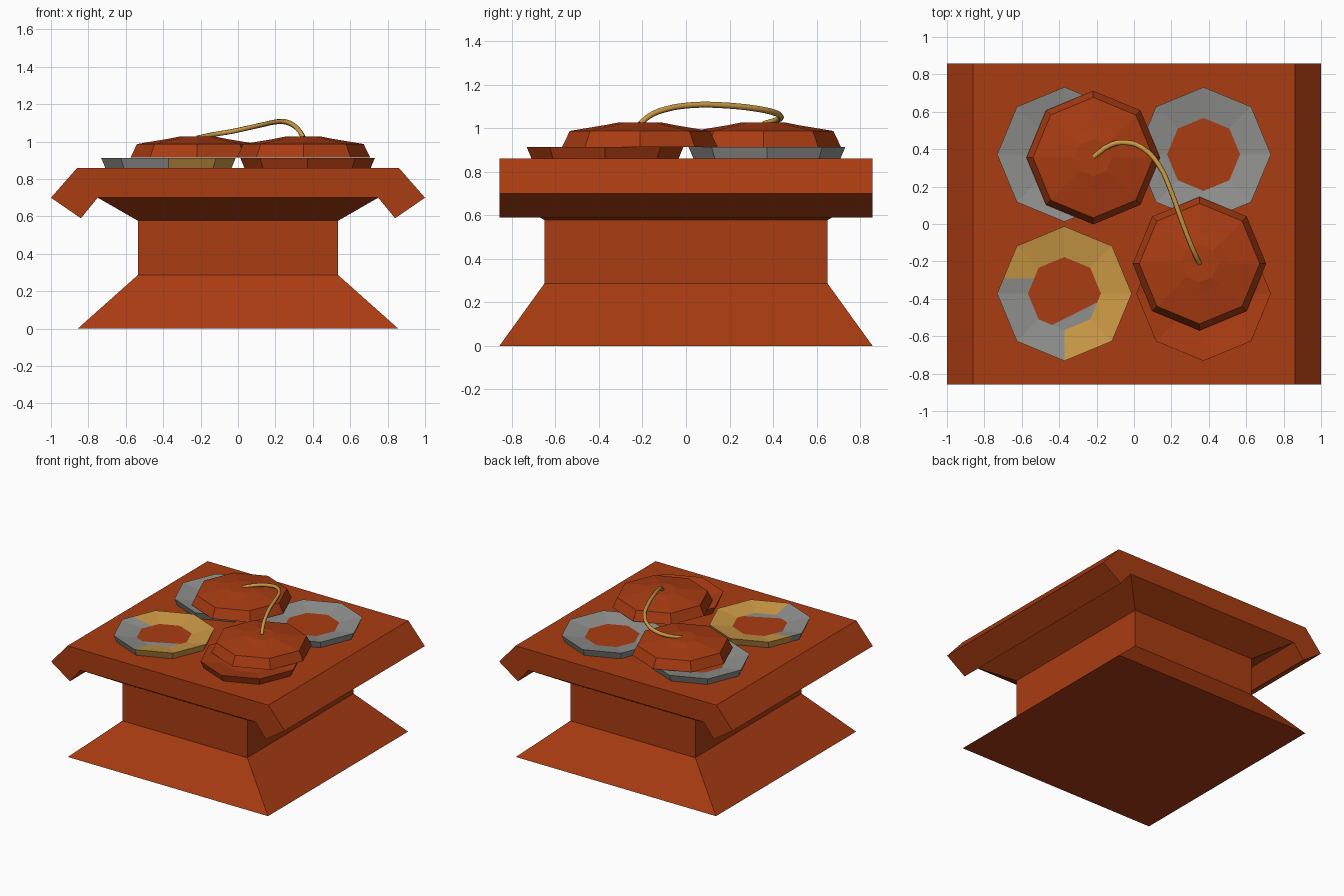
import bpy, bmesh, math
from mathutils import Vector

if "Cube" in bpy.data.objects:
    bpy.data.objects.remove(bpy.data.objects["Cube"])


def material(name, rgb):
    m = bpy.data.materials.new(name)
    m.diffuse_color = (*rgb, 1)
    m.use_nodes = True
    m.node_tree.nodes["Principled BSDF"].inputs["Base Color"].default_value = m.diffuse_color
    return m


rust = material("rust", (0.40, 0.045, 0.006))
grey = material("grey", (0.28, 0.28, 0.27))
gold = material("gold", (0.60, 0.32, 0.06))


def finish(name, bm, mats):
    bmesh.ops.recalc_face_normals(bm, faces=bm.faces)
    mesh = bpy.data.meshes.new(name)
    bm.to_mesh(mesh)
    bm.free()
    for m in mats:
        mesh.materials.append(m)
    ob = bpy.data.objects.new(name, mesh)
    bpy.context.collection.objects.link(ob)
    return ob


def loft(loops):
    """Skin closed loops of equal length and cap both ends."""
    bm = bmesh.new()
    rows = [[bm.verts.new(p) for p in loop] for loop in loops]
    n = len(rows[0])
    for a, b in zip(rows, rows[1:]):
        for i in range(n):
            j = (i + 1) % n
            bm.faces.new((a[i], a[j], b[j], b[i]))
    bm.faces.new(rows[0][::-1])
    bm.faces.new(rows[-1])
    return bm


def rect(hx, hy, z):
    return [(-hx, -hy, z), (hx, -hy, z), (hx, hy, z), (-hx, hy, z)]


def octagon(cx, cy, r, z):
    return [(cx + r * math.cos(i * math.pi / 4),
             cy + r * math.sin(i * math.pi / 4), z) for i in range(8)]


# flared pedestal
finish("pedestal", loft([rect(0.857, 0.857, 0), rect(0.535, 0.65, 0.287),
                         rect(0.535, 0.65, 0.577), rect(0.75, 0.857, 0.70)]), [rust])

# table top with turned-down side lips, extruded front to back
half = [(0.86, 0.86), (1.0, 0.70), (0.84, 0.59), (0.75, 0.70)]
profile = half + [(-x, z) for x, z in reversed(half)]
finish("table_top", loft([[(x, y, z) for x, z in profile] for y in (-0.857, 0.857)]), [rust])


# shallow octagonal dishes in the four quarters
def dish(name, cx, cy, ring_mat):
    bm = loft([octagon(cx, cy, 0.337, 0.858), octagon(cx, cy, 0.36, 0.913),
               octagon(cx, cy, 0.195, 0.885)])
    two_tone = ring_mat is gold

    def cut(co, no, faces):
        geom = set(faces)
        for f in faces:
            geom.update(f.edges)
            geom.update(f.verts)
        bmesh.ops.bisect_plane(bm, geom=list(geom), plane_co=co, plane_no=no)

    def is_floor(f):
        return all(abs(v.co.z - 0.885) < 1e-4 for v in f.verts)

    stain_co, stain_no = Vector((cx, cy - 0.135, 0)), Vector((0.12, -0.24, 0))
    if two_tone:
        cut((cx, cy + 0.08, 0), (0, 1, 0), [f for f in bm.faces if not is_floor(f)])
        cut(stain_co, stain_no, [f for f in bm.faces if is_floor(f)])
    for f in bm.faces:
        c = f.calc_center_median()
        if is_floor(f):
            stained = two_tone and (c - stain_co).dot(stain_no) > 0
            f.material_index = 1 if stained else 0
        elif two_tone:
            f.material_index = 2 if c.x > cx or c.y > cy + 0.08 else 1
        else:
            f.material_index = 1 if ring_mat is grey else 0
    finish(name, bm, [rust, grey, gold])


dish("dish_back_left", -0.372, 0.372, grey)
dish("dish_back_right", 0.372, 0.372, grey)
dish("dish_front_left", -0.372, -0.372, gold)
dish("dish_front_right", 0.372, -0.372, rust)

# two domed lids resting off-centre on the dishes
for name, cx, cy in (("lid_back", -0.218, 0.355), ("lid_front", 0.35, -0.212)):
    finish(name, loft([octagon(cx, cy, r, z) for r, z in
                       ((0.357, 0.914), (0.322, 0.987), (0.16, 1.014), (0.10, 1.026))]), [rust])

# bent cord joining the lids
path = [(-0.215, 0.36, 1.02), (-0.12, 0.425, 1.04), (-0.04, 0.435, 1.053),
        (0.04, 0.41, 1.07), (0.13, 0.32, 1.09), (0.20, 0.17, 1.105),
        (0.25, 0.03, 1.106), (0.30, -0.10, 1.085), (0.33, -0.17, 1.055), (0.35, -0.21, 1.02)]
curve = bpy.data.curves.new("cord", 'CURVE')
curve.dimensions = '3D'
curve.bevel_depth = 0.014
curve.bevel_resolution = 1
curve.use_fill_caps = True
curve.resolution_u = 3
spline = curve.splines.new('BEZIER')
spline.bezier_points.add(len(path) - 1)
for bp, p in zip(spline.bezier_points, path):
    bp.co = p
    bp.handle_left_type = bp.handle_right_type = 'AUTO'
curve.materials.append(gold)
bpy.context.collection.objects.link(bpy.data.objects.new("cord", curve))
